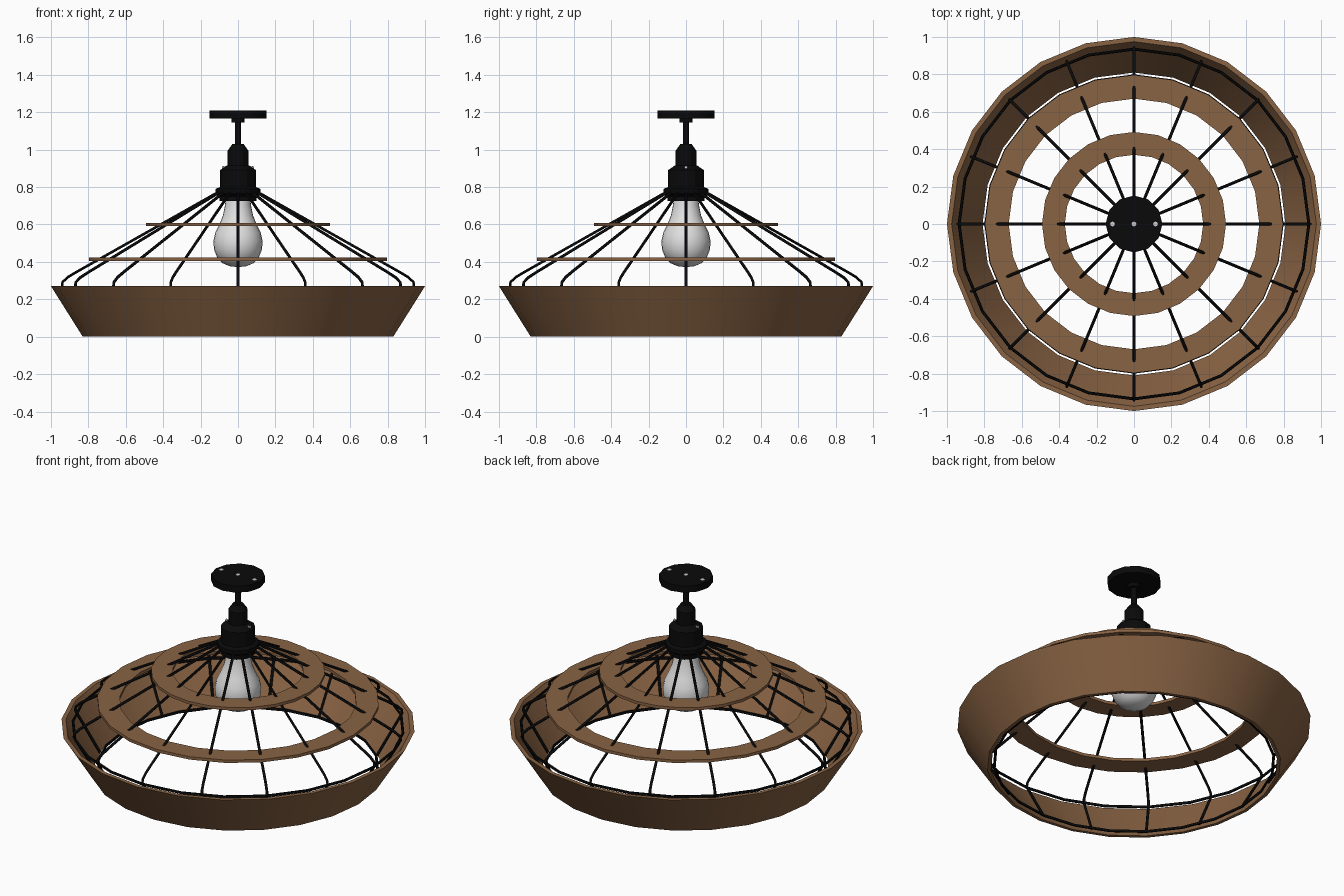
import bpy, bmesh, math
from mathutils import Vector, Matrix

if "Cube" in bpy.data.objects:
    bpy.data.objects.remove(bpy.data.objects["Cube"])


def material(name, rgb):
    m = bpy.data.materials.new(name)
    m.diffuse_color = (*rgb, 1)
    m.use_nodes = True
    m.node_tree.nodes["Principled BSDF"].inputs["Base Color"].default_value = m.diffuse_color
    return m


WOOD = material("brown wood", (0.25, 0.125, 0.057))
BLACK = material("black metal", (0.003, 0.003, 0.003))
GLASS = material("white glass", (0.75, 0.75, 0.75))
STEEL = material("pale screw", (0.6, 0.6, 0.6))


def finish(name, mesh, mat, angle=35):
    ob = bpy.data.objects.new(name, mesh)
    bpy.context.collection.objects.link(ob)
    mesh.materials.clear()
    mesh.materials.append(mat)
    bpy.ops.object.select_all(action='DESELECT')
    ob.select_set(True)
    bpy.context.view_layer.objects.active = ob
    bpy.ops.object.shade_smooth_by_angle(angle=math.radians(angle))
    return ob


def lathe(name, profile, mat, sides=24, closed=False, angle=35):
    """Spin (radius, z) points around z; radius 0 becomes a pole."""
    bm = bmesh.new()
    rows = []
    for r, z in profile:
        if r == 0:
            rows.append([bm.verts.new((0, 0, z))] * sides)
        else:
            rows.append([bm.verts.new((r * math.cos(math.tau * i / sides),
                                       r * math.sin(math.tau * i / sides), z))
                         for i in range(sides)])
    n = len(rows)
    for k in range(n if closed else n - 1):
        a, b = rows[k], rows[(k + 1) % n]
        for i in range(sides):
            j = (i + 1) % sides
            bm.faces.new(list(dict.fromkeys((a[i], a[j], b[j], b[i]))))
    bmesh.ops.recalc_face_normals(bm, faces=bm.faces)
    me = bpy.data.meshes.new(name)
    bm.to_mesh(me)
    bm.free()
    return finish(name, me, mat, angle)


def wires(name, paths, radius, cyclic=False):
    """Round wires along point paths, converted to mesh."""
    cu = bpy.data.curves.new(name + "_path", 'CURVE')
    cu.dimensions = '3D'
    cu.bevel_depth = radius
    cu.bevel_resolution = 1
    cu.use_fill_caps = True
    for pts in paths:
        sp = cu.splines.new('POLY')
        sp.points.add(len(pts) - 1)
        for p, co in zip(sp.points, pts):
            p.co = (*co, 1)
        sp.use_cyclic_u = cyclic
    tmp = bpy.data.objects.new(name + "_tmp", cu)
    bpy.context.collection.objects.link(tmp)
    dg = bpy.context.evaluated_depsgraph_get()
    me = bpy.data.meshes.new_from_object(tmp.evaluated_get(dg))
    bpy.data.objects.remove(tmp)
    return finish(name, me, BLACK, 60)


def screw(name, loc, axis, r, h):
    bm = bmesh.new()
    rot = Vector((0, 0, 1)).rotation_difference(Vector(axis)).to_matrix().to_4x4()
    bmesh.ops.create_cone(bm, cap_ends=True, segments=8, radius1=r, radius2=r,
                          depth=h, matrix=Matrix.Translation(loc) @ rot)
    me = bpy.data.meshes.new(name)
    bm.to_mesh(me)
    bm.free()
    finish(name, me, STEEL)


# Wooden shade: flared rim band and two flat rings
lathe("rim_band", [(0.83, 0), (1.0, 0.27), (0.975, 0.27), (0.81, 0)], WOOD, closed=True)
for name, ri, ro, z in (("lower_ring", 0.67, 0.797, 0.415),
                        ("upper_ring", 0.37, 0.492, 0.60)):
    lathe(name, [(ri, z - .009), (ro, z - .009), (ro, z + .009), (ri, z + .009)],
          WOOD, closed=True)

# Wire cage: sixteen spokes bending down inside the band, plus hoops
spoke = [(0.09, 0.782), (0.78, 0.393), (0.86, 0.348), (0.91, 0.318),
         (0.938, 0.292), (0.941, 0.272), (0.93, 0.25), (0.797, 0.02)]
wires("cage_spokes", [[(r * math.cos(t), r * math.sin(t), z) for r, z in spoke]
                      for t in (math.tau * i / 16 for i in range(16))], 0.008)
for name, r, z in (("upper_hoop", 0.935, 0.26), ("lower_hoop", 0.792, 0.018)):
    wires(name, [[(r * math.cos(math.tau * i / 24), r * math.sin(math.tau * i / 24), z)
                  for i in range(24)]], 0.008, True)

# Socket, stepped from flange to neck
lathe("socket", [(0, 0.725), (0.10, 0.725), (0.10, 0.75), (0.12, 0.765), (0.12, 0.79),
                 (0.097, 0.80), (0.097, 0.89), (0.06, 0.915), (0.055, 0.915),
                 (0.055, 0.995), (0.03, 1.03), (0, 1.03)], BLACK, 12, angle=25)

# Stem and ceiling plate
lathe("stem", [(0, 1.02), (0.016, 1.02), (0.016, 1.17), (0, 1.17)], BLACK, 12)
lathe("stem_collar", [(0, 1.145), (0.036, 1.145), (0.036, 1.17), (0, 1.17)], BLACK, 12)
lathe("ceiling_plate", [(0, 1.167), (0.152, 1.167), (0.152, 1.208), (0, 1.208)], BLACK, 12)

# Bulb
lathe("bulb", [(0.065, 0.74), (0.07, 0.70), (0.08, 0.65), (0.10, 0.60), (0.122, 0.555),
               (0.132, 0.51), (0.128, 0.465), (0.112, 0.425), (0.083, 0.393),
               (0.045, 0.377), (0, 0.372)], GLASS, 24, angle=60)

# Small screws on plate and socket
for i, x in enumerate((-0.115, 0, 0.115)):
    screw(f"plate_screw_{i}", (x, 0, 1.206), (0, 0, 1), 0.013, 0.008)
for i, s in enumerate((-1, 1)):
    screw(f"socket_screw_{i}", (s * 0.078, 0, 0.904), (s, 0, 0.3), 0.008, 0.012)
